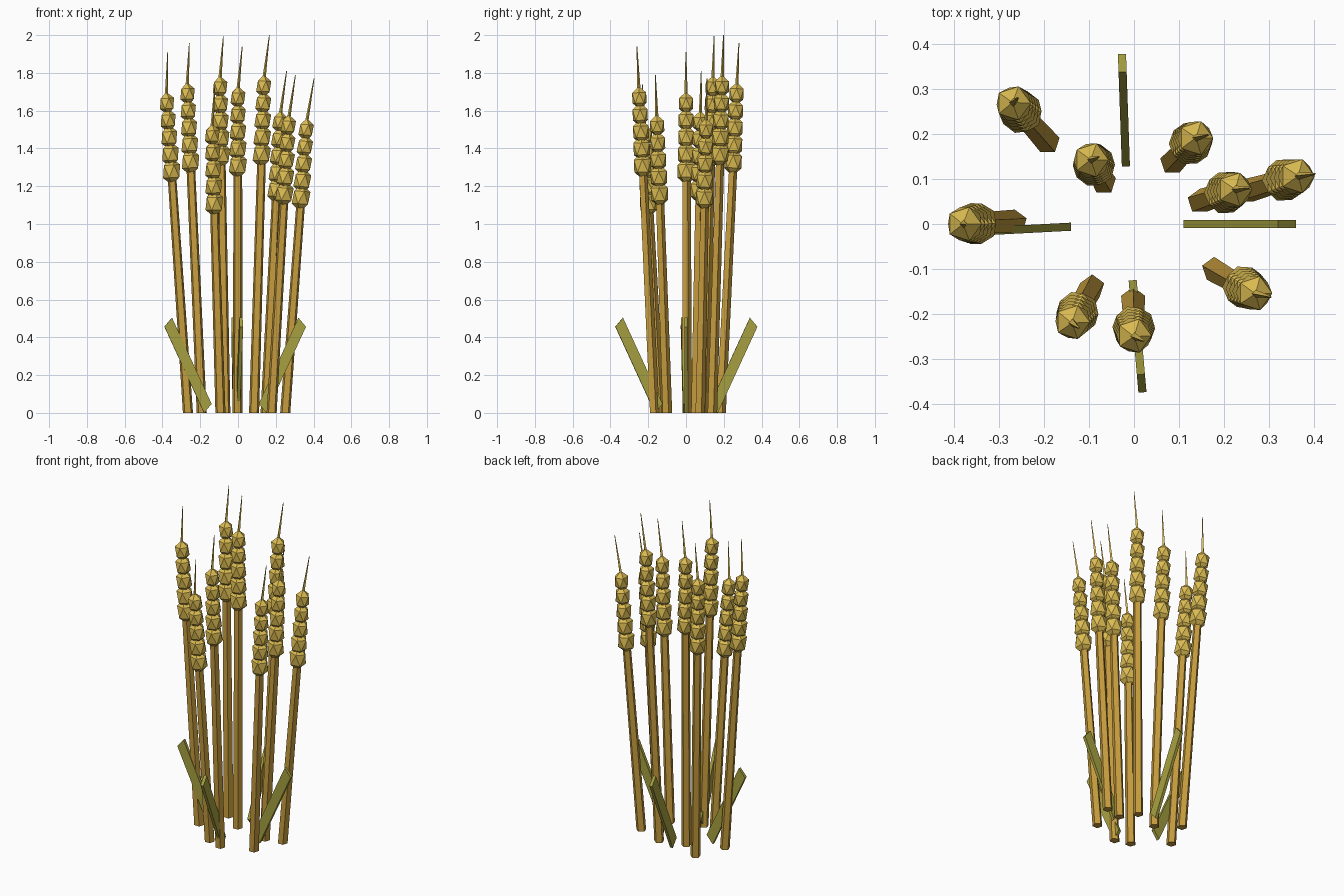
import bpy, bmesh, math
from mathutils import Vector, Matrix

cube = bpy.data.objects.get("Cube")
if cube:
    bpy.data.objects.remove(cube, do_unlink=True)


def material(name, rgb):
    linear = [((c / 255 + 0.055) / 1.055) ** 2.4 for c in rgb] + [1.0]
    mat = bpy.data.materials.new(name)
    mat.use_nodes = True
    mat.diffuse_color = linear
    mat.node_tree.nodes["Principled BSDF"].inputs["Base Color"].default_value = linear
    return mat


STRAW = material("straw gold", (198, 156, 62))
GRAIN = material("ripe grain", (220, 188, 82))
GREEN = material("dry leaf green", (166, 160, 64))


def finish(bm, name, mat):
    bmesh.ops.recalc_face_normals(bm, faces=bm.faces[:])
    mesh = bpy.data.meshes.new(name)
    bm.to_mesh(mesh)
    bm.free()
    mesh.materials.append(mat)
    obj = bpy.data.objects.new(name, mesh)
    bpy.context.scene.collection.objects.link(obj)


def loft(name, mat, rings):
    """Closed solid between two matching rings of points."""
    bm = bmesh.new()
    low, high = [[bm.verts.new(p) for p in ring] for ring in rings]
    bm.faces.new(low)
    bm.faces.new(high)
    for i in range(len(low)):
        j = (i + 1) % len(low)
        bm.faces.new((low[i], low[j], high[j], high[i]))
    finish(bm, name, mat)


def ring(center, radius, sides):
    turn = [math.pi / 2 + math.tau * i / sides for i in range(sides)]
    return [center + Vector((math.cos(a), math.sin(a), 0)) * radius for a in turn]


def wheat(tag, base, top):
    base, top = Vector((*base, 0)), Vector(top)
    axis = (top - base).normalized()
    # straight five-sided stem, leaning outward
    loft(f"stem_{tag}", STRAW,
         (ring(base, 0.028, 5), ring(top - axis * 0.44, 0.024, 5)))
    # ear: stacked, stretched icosahedra that shrink upward
    bm = bmesh.new()
    tilt = Vector((0, 0, 1)).rotation_difference(axis).to_matrix().to_4x4()
    for i in range(5):
        radius = 0.053 - 0.0023 * i
        center = top - axis * (0.062 + 0.09 * (4 - i))
        place = Matrix.Translation(center) @ tilt @ Matrix.Diagonal((1, 1, 1.4, 1))
        bmesh.ops.create_icosphere(bm, subdivisions=1, radius=radius, matrix=place)
    finish(bm, f"ear_{tag}", GRAIN)
    # thin awn at the tip
    tip = top + axis * 0.21 + Vector((0.022, 0, 0))
    loft(f"awn_{tag}", GRAIN,
         (ring(top - axis * 0.02, 0.009, 4), ring(tip, 0.002, 4)))


# stem base, then top of the ear
STALKS = [
    ((-0.265, 0.004), (-0.38, 0.0, 1.70)),
    ((-0.192, 0.183), (-0.27, 0.27, 1.75)),
    ((-0.067, 0.093), (-0.096, 0.143, 1.785)),
    ((-0.093, -0.14), (-0.138, -0.22, 1.53)),
    ((-0.002, -0.168), (0.0, -0.25, 1.73)),
    ((0.085, 0.137), (0.138, 0.192, 1.79)),
    ((0.146, 0.05), (0.225, 0.077, 1.60)),
    ((0.25, 0.073), (0.365, 0.107, 1.56)),
    ((0.178, -0.101), (0.27, -0.155, 1.58)),
]
for n, (base, top) in enumerate(STALKS, 1):
    wheat(n, base, top)


def leaf(tag, start, yaw):
    """Slanted flat blade leaning outward, in the vertical plane at yaw."""
    place = (Matrix.Translation((*start, 0))
             @ Matrix.Rotation(math.radians(yaw), 4, "Z"))
    blade = [(0, 0.048), (0.04, 0), (0.25, 0.456), (0.21, 0.504)]
    sides = [[place @ Vector((x, y, z)) for x, z in blade] for y in (-0.009, 0.009)]
    loft(f"leaf_{tag}", GREEN, sides)


leaf("left", (0.11, 0.0), 0)
leaf("back", (-0.018, 0.128), 92)
leaf("right", (-0.14, -0.006), 183)
leaf("front", (-0.003, -0.125), 275)
